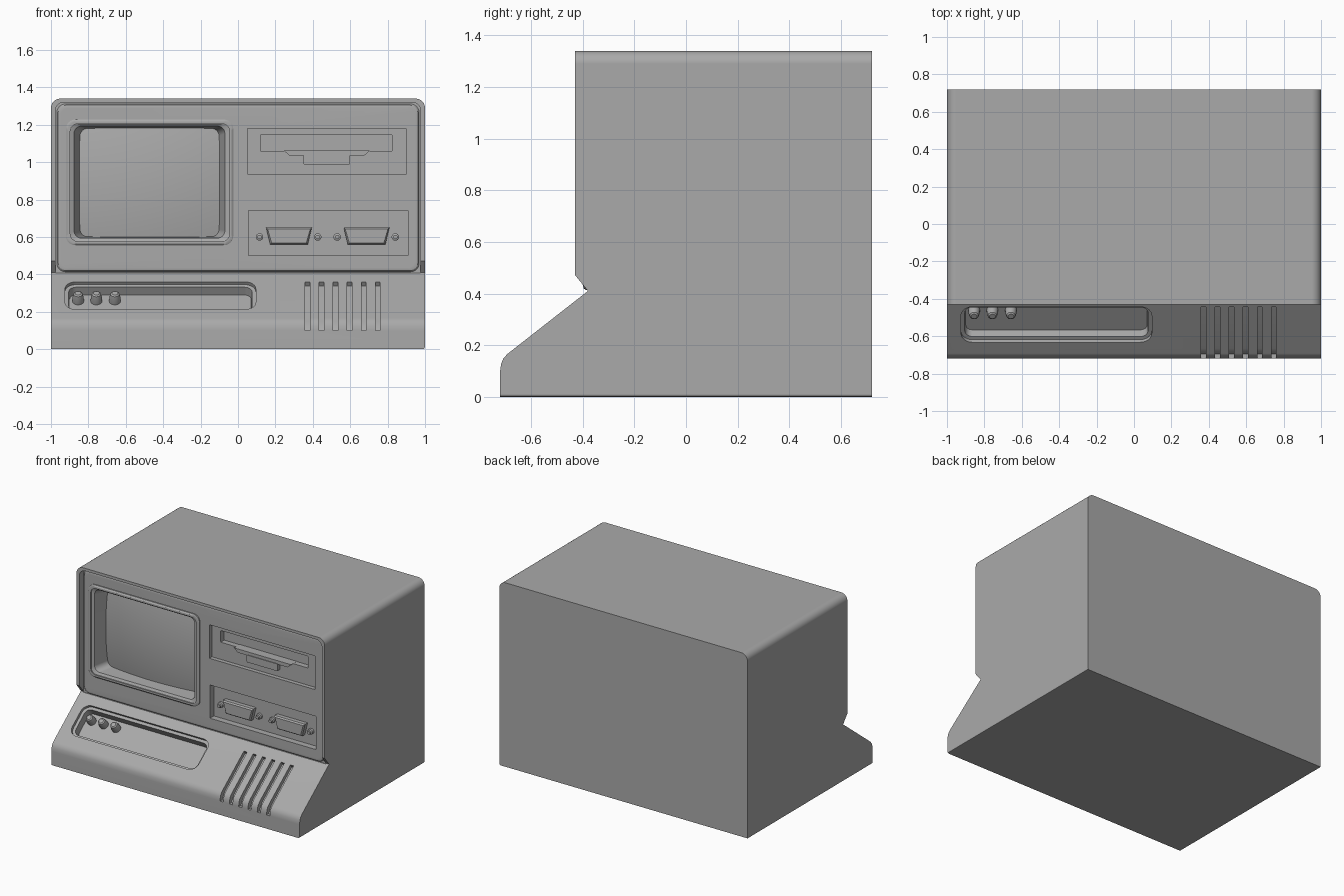
import bpy, bmesh
from math import cos, sin, pi, radians

cube = bpy.data.objects.get("Cube")
if cube:
    bpy.data.objects.remove(cube, do_unlink=True)

grey = bpy.data.materials.new("case grey")
grey.use_nodes = True
colour = (0.4, 0.4, 0.4, 1)
grey.diffuse_color = colour
grey.node_tree.nodes["Principled BSDF"].inputs["Base Color"].default_value = colour


# ---- outlines (2D) ----
def rounded(x0, x1, z0, z1, r, bottom=None, n=6):
    """Rectangle with rounded corners; the bottom radius may differ."""
    b = r if bottom is None else bottom
    pts = []
    for cx, cz, rad, start in ((x1 - r, z1 - r, r, 0), (x0 + r, z1 - r, r, 1),
                               (x0 + b, z0 + b, b, 2), (x1 - b, z0 + b, b, 3)):
        steps = n if rad else 0
        for i in range(steps + 1):
            a = pi / 2 * (start + (i / n))
            pts.append((cx + rad * cos(a), cz + rad * sin(a)))
    return pts


def circle(x, z, r, n=16):
    return [(x + r * cos(2 * pi * i / n), z + r * sin(2 * pi * i / n)) for i in range(n)]


def trapezoid(x0, x1, z0, z1, taper, inset=0.0):
    return [(x0 + inset, z1 - inset), (x0 + taper + inset, z0 + inset),
            (x1 - taper - inset, z0 + inset), (x1 - inset, z1 - inset)]


# ---- placing outlines in space ----
def front(pts, y):
    return [(x, y, z) for x, z in pts]


def side(pts, x):
    return [(x, y, z) for y, z in pts]


def slope(pts, out):
    """x across, v down the sloped desk, out along its normal."""
    return [(x, -0.38 - 0.779 * v - 0.628 * out, 0.41 - 0.628 * v + 0.779 * out) for x, v in pts]


def loft(name, loops, edit=None):
    """Closed solid through loops of equal point count."""
    bm = bmesh.new()
    rings = [[bm.verts.new(p) for p in loop] for loop in loops]
    for a, b in zip(rings, rings[1:]):
        for i in range(len(a)):
            j = (i + 1) % len(a)
            bm.faces.new((a[i], a[j], b[j], b[i]))
    bm.faces.new(rings[0])
    bm.faces.new(rings[-1])
    if edit:
        edit(bm)
    bmesh.ops.recalc_face_normals(bm, faces=bm.faces)
    return finish(name, bm)


def finish(name, bm):
    mesh = bpy.data.meshes.new(name)
    bm.to_mesh(mesh)
    bm.free()
    mesh.materials.append(grey)
    obj = bpy.data.objects.new(name, mesh)
    bpy.context.collection.objects.link(obj)
    return obj


def combine(target, tool, operation="DIFFERENCE"):
    mod = target.modifiers.new("cut", "BOOLEAN")
    mod.object, mod.operation, mod.solver = tool, operation, "EXACT"
    bpy.context.view_layer.objects.active = target
    bpy.ops.object.modifier_apply(modifier=mod.name)
    bpy.data.objects.remove(tool, do_unlink=True)


# ---- case: side profile drawn across the width ----
profile = [(0.72, 0), (-0.72, 0), (-0.72, 0.10), (-0.716, 0.128), (-0.708, 0.148),
           (-0.692, 0.166), (-0.38, 0.41), (-0.43, 0.472), (-0.43, 1.34), (0.72, 1.34)]


def soften_case(bm):
    for height, radius, segs in ((1.34, 0.05, 6), (0, 0.012, 2)):
        edges = [e for e in bm.edges
                 if all(abs(v.co.z - height) < 1e-4 for v in e.verts)
                 and abs(e.verts[0].co.x - e.verts[1].co.x) < 1e-4]
        bmesh.ops.bevel(bm, geom=edges, offset=radius, segments=segs, profile=0.5, affect="EDGES")


case = loft("case", [side(profile, -1), side(profile, 1)], soften_case)

# Recess inside the hood, then the soft-edged front panel
opening = rounded(-0.977, 0.977, 0.407, 1.32, 0.045, 0)
combine(case, loft("hood_cutter", [front(opening, -0.6), front(opening, -0.38)]))


def panel_outline(i):
    return rounded(-0.968 + i, 0.968 - i, 0.414 + i, 1.311 - i, 0.045)


panel = loft("panel", [front(panel_outline(i), y) for i, y in
                       ((0, -0.35), (0, -0.388), (0.006, -0.396), (0.02, -0.40))])
combine(case, panel, "UNION")


# Raised screen surround and the tapered screen opening
def surround(i):
    return rounded(-0.92 + i, -0.025 - i, 0.556 + i, 1.228 - i, 0.05)


combine(case, loft("surround", [front(surround(i), y) for i, y in
                                ((0, -0.37), (0, -0.408), (0.01, -0.415))]), "UNION")
lip = rounded(-0.897, -0.045, 0.577, 1.205, 0.04)
mouth = rounded(-0.877, -0.07, 0.594, 1.193, 0.04)
throat = rounded(-0.835, -0.111, 0.604, 1.177, 0.04)
combine(case, loft("screen_cutter", [front(lip, -0.5), front(lip, -0.407),
                                     front(mouth, -0.398), front(throat, -0.26)]))

# Drive bays and the disk slot
for name, box, depth in (("upper_bay", (0.05, 0.9, 0.935, 1.18), -0.37),
                         ("lower_bay", (0.055, 0.91, 0.5, 0.742), -0.355),
                         ("disk_slot", (0.12, 0.825, 1.06, 1.145), -0.33)):
    outline = rounded(*box, 0.004, n=2)
    combine(case, loft(name, [front(outline, -0.5), front(outline, depth)]))


# Stepped control tray on the slope
def tray(i):
    return rounded(-0.925 + i, 0.095 - i, 0.08 + i, 0.32 - i, 0.06 - i)


combine(case, loft("tray_cutter", [slope(tray(i), out) for i, out in
                                   ((0, 0.1), (0, -0.018), (0.02, -0.02), (0.025, -0.07))]))

# Vent slots wrapping over the slope and the rounded front
vent = [(-0.8, 0.10), (-0.695, 0.10), (-0.665, 0.15), (-0.43, 0.338), (-0.46, 0.38), (-0.8, 0.38)]
for k in range(6):
    x = 0.372 + 0.075 * k
    combine(case, loft("vent_cutter", [side(vent, x - 0.013), side(vent, x + 0.013)]))

parts = [case]

# Bulging screen glass
bm = bmesh.new()
bmesh.ops.create_grid(bm, x_segments=24, y_segments=20, size=1)
for v in bm.verts:
    u, w = v.co.x, v.co.y
    v.co = (-0.473 + 0.375 * u, -0.34 + 0.03 * u * u + 0.025 * w * w, 0.89 + 0.3 * w)
bmesh.ops.recalc_face_normals(bm, faces=bm.faces)
if sum(f.normal.y for f in bm.faces) > 0:
    bmesh.ops.reverse_faces(bm, faces=bm.faces)
parts.append(finish("screen_glass", bm))

# Disk slot lip and latch
shelf = trapezoid(0.245, 0.705, 1.035, 1.062, 0.03)
parts.append(loft("slot_lip", [front(shelf, -0.33), front(shelf, -0.395)]))
latch = rounded(0.35, 0.598, 0.988, 1.04, 0.005, n=2)
parts.append(loft("drive_latch", [front(latch, -0.36), front(latch, -0.4)]))

# Connectors and their screws
for x in (0.15, 0.565):
    shell = [(0, -0.35), (0, -0.385), (0.008, -0.395)]
    parts.append(loft("connector", [front(trapezoid(x, x + 0.245, 0.56, 0.652, 0.022, i), y)
                                    for i, y in shell]))
    for sx in (x - 0.035, x + 0.276):
        parts.append(loft("connector_screw", [front(circle(sx, 0.6, r), y) for r, y in
                                              ((0.02, -0.35), (0.02, -0.372), (0.012, -0.376),
                                               (0.012, -0.39))]))

# Control knobs
for x in (-0.855, -0.757, -0.658):
    parts.append(loft("control_knob", [slope(circle(x, 0.158, r, 20), out) for r, out in
                                       ((0.031, -0.075), (0.03, -0.045), (0.024, -0.02),
                                        (0.016, -0.014))]))

# Smooth shading with crisp edges
bpy.ops.object.select_all(action="DESELECT")
for obj in parts:
    obj.select_set(True)
bpy.context.view_layer.objects.active = case
bpy.ops.object.shade_smooth_by_angle(angle=radians(30))
for obj in parts:
    mod = obj.modifiers.new("even shading", "WEIGHTED_NORMAL")
    mod.keep_sharp = True
